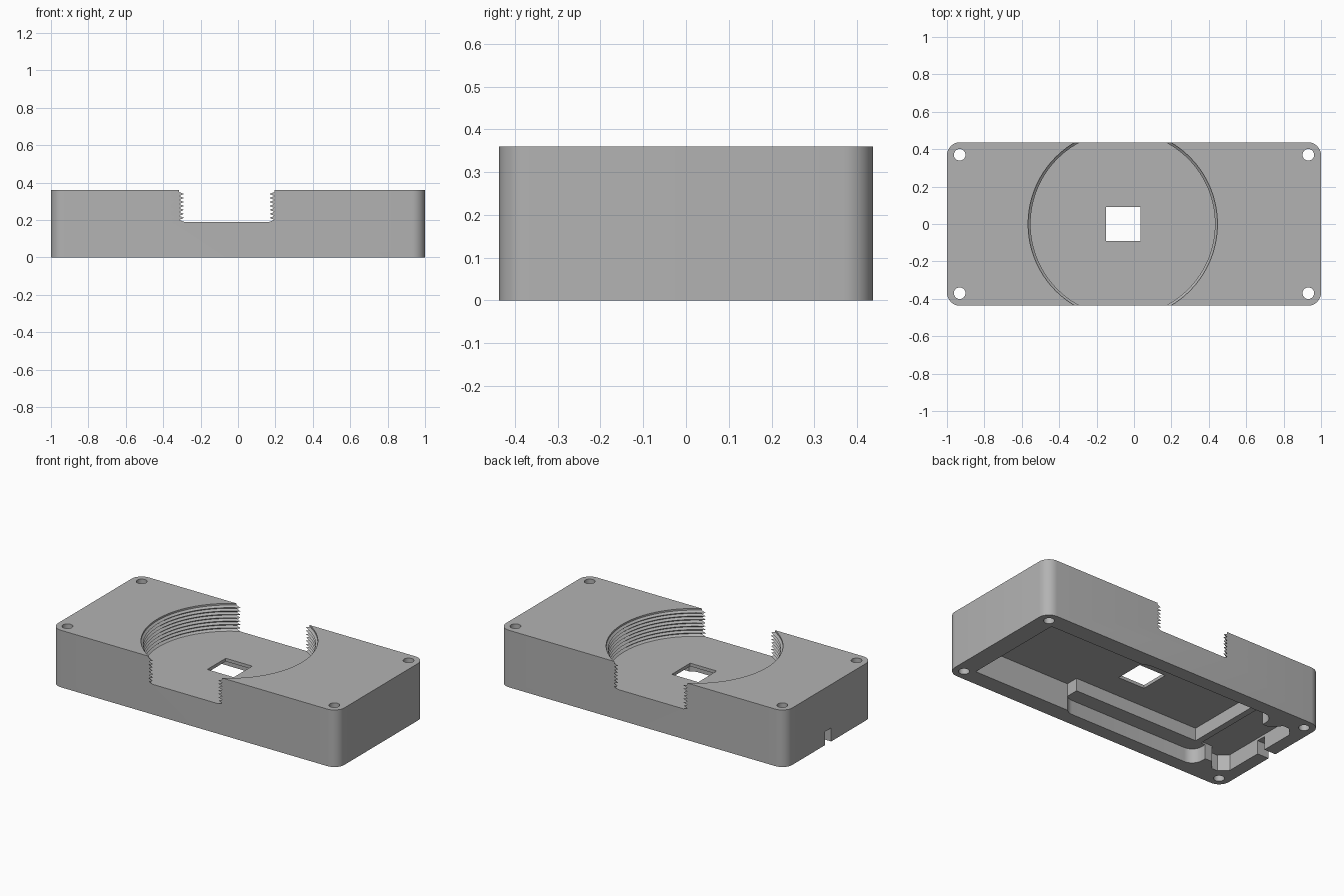
import bpy, bmesh, math

cube = bpy.data.objects.get("Cube")
if cube:
    bpy.data.objects.remove(cube, do_unlink=True)

grey = bpy.data.materials.new("plain_grey")
grey.use_nodes = True
grey.diffuse_color = (0.45, 0.45, 0.45, 1)
grey.node_tree.nodes["Principled BSDF"].inputs["Base Color"].default_value = (0.45, 0.45, 0.45, 1)

HEIGHT = 0.36
FLOOR = 0.19      # floor of the threaded recess
CEILING = 0.17    # top of the deep cavity underneath
LEDGE = 0.09      # top of the shallow cavity underneath


def make_object(name, bm):
    bmesh.ops.recalc_face_normals(bm, faces=bm.faces[:])
    mesh = bpy.data.meshes.new(name)
    bm.to_mesh(mesh)
    bm.free()
    mesh.materials.append(grey)
    obj = bpy.data.objects.new(name, mesh)
    bpy.context.collection.objects.link(obj)
    return obj


def prism(name, outline, z0, z1):
    """Extrude a flat outline from z0 to z1."""
    bm = bmesh.new()
    base = bm.faces.new([bm.verts.new((x, y, z0)) for x, y in outline])
    top = bmesh.ops.extrude_face_region(bm, geom=[base])["geom"]
    for v in top:
        if isinstance(v, bmesh.types.BMVert):
            v.co.z = z1
    return make_object(name, bm)


def rounded(x0, x1, y0, y1, r, steps=8):
    """Outline of a rectangle with rounded corners."""
    corners = [(x1 - r, y1 - r), (x0 + r, y1 - r), (x0 + r, y0 + r), (x1 - r, y0 + r)]
    return [(cx + r * math.cos(a), cy + r * math.sin(a))
            for k, (cx, cy) in enumerate(corners)
            for a in [math.pi / 2 * (k + i / steps) for i in range(steps + 1)]]


def rectangle(x0, x1, y0, y1):
    return [(x0, y0), (x1, y0), (x1, y1), (x0, y1)]


def circle(cx, cy, r, n=32):
    return [(cx + r * math.cos(math.tau * i / n), cy + r * math.sin(math.tau * i / n)) for i in range(n)]


def mirrored(half):
    """Close an outline by mirroring its upper half across the x axis."""
    return half + [(x, -y) for x, y in reversed(half)]


def thread_cutter(cx, r_in, r_out, teeth, segments=128):
    """Stack of rings with a saw-tooth edge."""
    pitch = (HEIGHT - FLOOR) / teeth
    profile = [(r_in, FLOOR)]
    for i in range(teeth):
        profile += [(r_out, FLOOR + (i + 0.5) * pitch), (r_in, FLOOR + (i + 1) * pitch)]
    profile[-1] = (r_out, HEIGHT + 0.02)
    bm = bmesh.new()
    rings = [[bm.verts.new((x, y, z)) for x, y in circle(cx, 0, r, segments)] for r, z in profile]
    for low, high in zip(rings, rings[1:]):
        for i in range(segments):
            j = (i + 1) % segments
            bm.faces.new((low[i], low[j], high[j], high[i]))
    bm.faces.new(rings[0])
    bm.faces.new(rings[-1])
    return make_object("thread_cutter", bm)


# Main block with rounded corners
case = prism("case_body", rounded(-1, 1, -0.437, 0.437, 0.07), 0, HEIGHT)

# Threaded recess and square window
cutters = [thread_cutter(-0.06, 0.493, 0.506, 8),
           prism("window_cutter", rectangle(-0.15, 0.035, -0.092, 0.092), 0.1, 0.25)]

# Stepped cavity underneath
deep = mirrored([(0.88, 0.33), (0.21, 0.33), (0.21, 0.25), (-0.66, 0.25)])
cutters.append(prism("deep_cutter", deep, -0.1, CEILING))
cutters.append(prism("ledge_cutter", rounded(-0.73, 0.23, -0.35, 0.35, 0.07), -0.12, LEDGE))

# End pocket with angled corners, and the cable slot
pocket = mirrored([(-0.70, 0.25), (-0.78, 0.25), (-0.83, 0.31), (-0.87, 0.31), (-0.92, 0.26)])
cutters.append(prism("pocket_cutter", pocket, -0.14, LEDGE + 0.01))
cutters.append(prism("slot_cutter", rectangle(-1.1, -0.9, -0.02, 0.04), -0.16, LEDGE - 0.005))

# Corner screw holes
for sx in (-1, 1):
    for sy in (-1, 1):
        cutters.append(prism("hole_cutter", circle(sx * 0.932, sy * 0.37, 0.031), -0.1, 0.5))

for cutter in cutters:
    cutter.hide_render = True
    mod = case.modifiers.new(cutter.name, "BOOLEAN")
    mod.operation = "DIFFERENCE"
    mod.solver = "EXACT"
    mod.object = cutter

# Bake the cuts and drop the cutters
bpy.context.view_layer.update()
graph = bpy.context.evaluated_depsgraph_get()
baked = bpy.data.meshes.new_from_object(case.evaluated_get(graph))
case.modifiers.clear()
case.data = baked
for cutter in cutters:
    bpy.data.objects.remove(cutter, do_unlink=True)

bpy.ops.object.select_all(action="DESELECT")
case.select_set(True)
bpy.context.view_layer.objects.active = case
bpy.ops.object.shade_smooth_by_angle(angle=math.radians(30))
